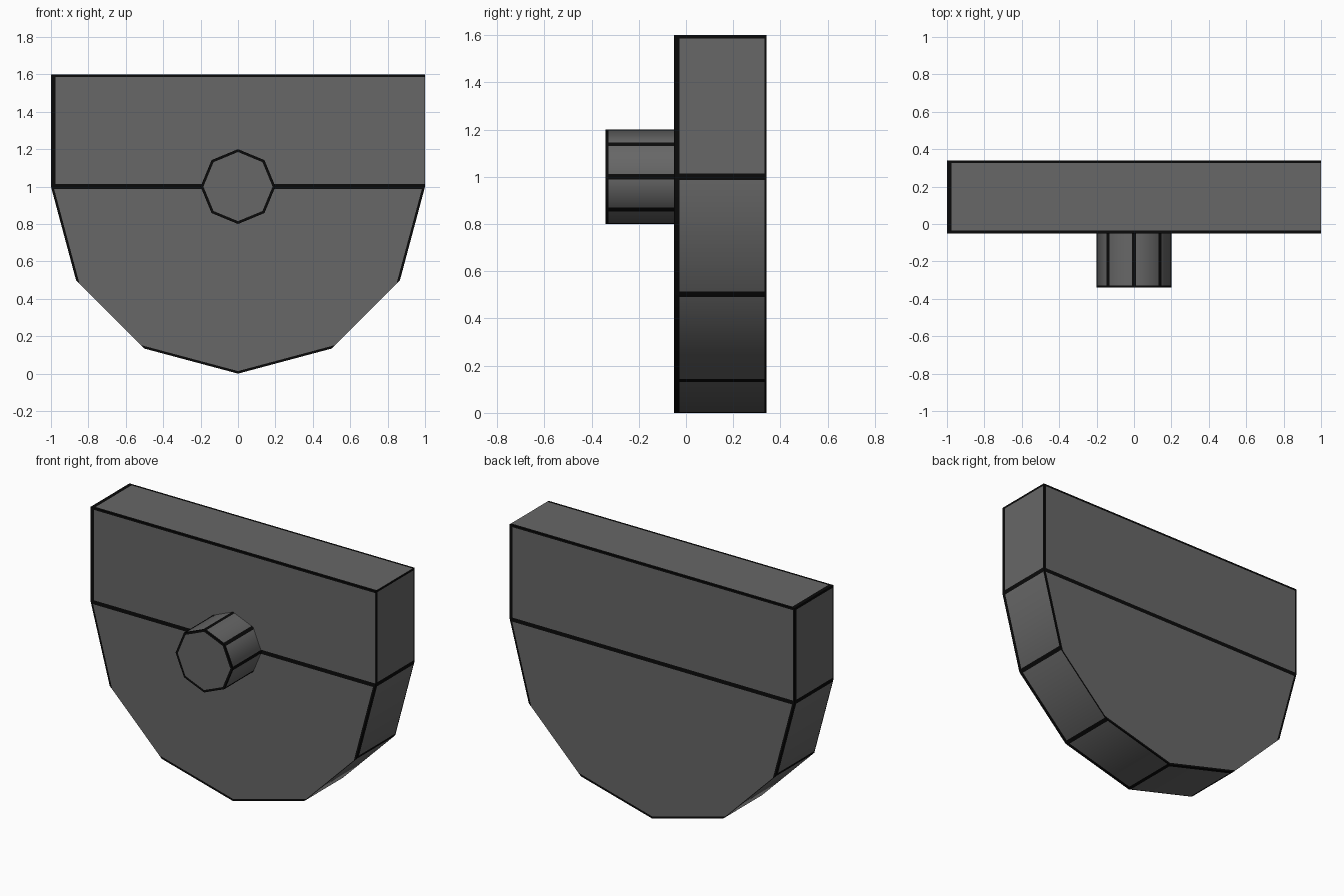
import bpy, bmesh, math
from mathutils import Vector

if "Cube" in bpy.data.objects:
    bpy.data.objects.remove(bpy.data.objects["Cube"])


def material(name, value):
    m = bpy.data.materials.new(name)
    m.diffuse_color = (value, value, value, 1)
    m.use_nodes = True
    m.node_tree.nodes["Principled BSDF"].inputs["Base Color"].default_value = m.diffuse_color
    return m


GREY = material("dark grey", 0.135)
BLACK = material("black trim", 0.003)


def prism(name, profile, y0, y1, is_open, trim, curved):
    """Extrude an x-z profile along y, then cut dark trim strips along face edges."""
    bm = bmesh.new()
    base = bm.faces.new([bm.verts.new((x, y0, z)) for x, z in profile])
    ext = bmesh.ops.extrude_face_region(bm, geom=[base], use_keep_orig=True)
    new = [v for v in ext["geom"] if isinstance(v, bmesh.types.BMVert)]
    bmesh.ops.translate(bm, verts=new, vec=(0, y1 - y0, 0))
    bmesh.ops.recalc_face_normals(bm, faces=bm.faces[:])
    hidden = [f for f in bm.faces if is_open(f.normal)]
    bmesh.ops.delete(bm, geom=hidden, context="FACES")

    # one cutting plane for every trimmed edge of every face
    ids = bm.faces.layers.int.new("panel")
    planes = {}
    for i, f in enumerate(bm.faces):
        f[ids] = i
        planes[i] = []
        centre = f.calc_center_median()
        for e in f.edges:
            a, b = e.verts[0].co, e.verts[1].co
            mid, along = (a + b) / 2, (b - a).normalized()
            inward = centre - mid
            inward = (inward - along * inward.dot(along)).normalized()
            width = trim(f.normal, mid, along)
            if width > 0:
                planes[i].append((mid + inward * width, inward))
    for i, cuts in planes.items():
        for co, no in cuts:
            faces = [f for f in bm.faces if f[ids] == i]
            edges = {e for f in faces for e in f.edges}
            verts = {v for f in faces for v in f.verts}
            bmesh.ops.bisect_plane(bm, geom=faces + list(edges) + list(verts),
                                   dist=1e-5, plane_co=co, plane_no=no)
    for f in bm.faces:
        c = f.calc_center_median()
        f.material_index = int(any((c - co).dot(no) < 0 for co, no in planes[f[ids]]))
        f.smooth = True

    mesh = bpy.data.meshes.new(name)
    bm.to_mesh(mesh)
    bm.free()
    mesh.materials.append(GREY)
    mesh.materials.append(BLACK)

    # rounded walls shade smoothly, caps stay flat
    normals = [Vector((0, 0, 1))] * len(mesh.loops)
    for p in mesh.polygons:
        for li in p.loop_indices:
            co = mesh.vertices[mesh.loops[li].vertex_index].co
            if curved and abs(p.normal.y) < 0.5:
                normals[li] = Vector((co.x, 0, co.z - 1)).normalized()
            else:
                normals[li] = p.normal.copy()
    mesh.normals_split_custom_set(normals)
    ob = bpy.data.objects.new(name, mesh)
    bpy.context.collection.objects.link(ob)
    return ob


def arc(radius, start, end, step):
    return [(radius * math.cos(math.radians(a)), 1 + radius * math.sin(math.radians(a)))
            for a in range(start, end, step)]


FRONT, BACK = -0.05, 0.34


def body_trim(n, mid, along):
    if abs(n.y) > 0.5:                           # front and back panels
        if abs(along.x) > 0.99:
            return 0.013
        if abs(along.z) > 0.99:
            if n.y < 0:
                return 0.025 if mid.x < 0 else 0
            return 0.018 if mid.x > 0 else 0.01
        return 0 if abs(abs(along.x) - abs(along.z)) < 0.1 else 0.013
    if abs(along.y) < 0.1:                       # rim edges of the walls
        if n.z > 0.9:
            return 0.015
        at_front = mid.y < 0
        return 0.022 if at_front == (n.x > 0) else 0.008
    if n.z > 0.9:                                # ends of the top
        return 0.025 if mid.x < 0 else 0
    return 0.014                                 # joints between facets


def knob_trim(n, mid, along):
    if abs(n.y) > 0.5:
        return 0.014
    if abs(along.y) < 0.1:
        return 0.012 if mid.y < -0.2 else 0
    return 0.012


# upper rectangular block
prism("upper_block", [(-1, 1), (1, 1), (1, 1.6), (-1, 1.6)], FRONT, BACK,
      lambda n: n.z < -0.9, body_trim, False)
# lower half-round body
prism("half_round_base", arc(1, 180, 361, 30), FRONT, BACK,
      lambda n: n.z > 0.99, body_trim, True)
# front peg
prism("front_peg", arc(0.2, 0, 360, 45), -0.34, FRONT,
      lambda n: n.y > 0.9, knob_trim, True)
